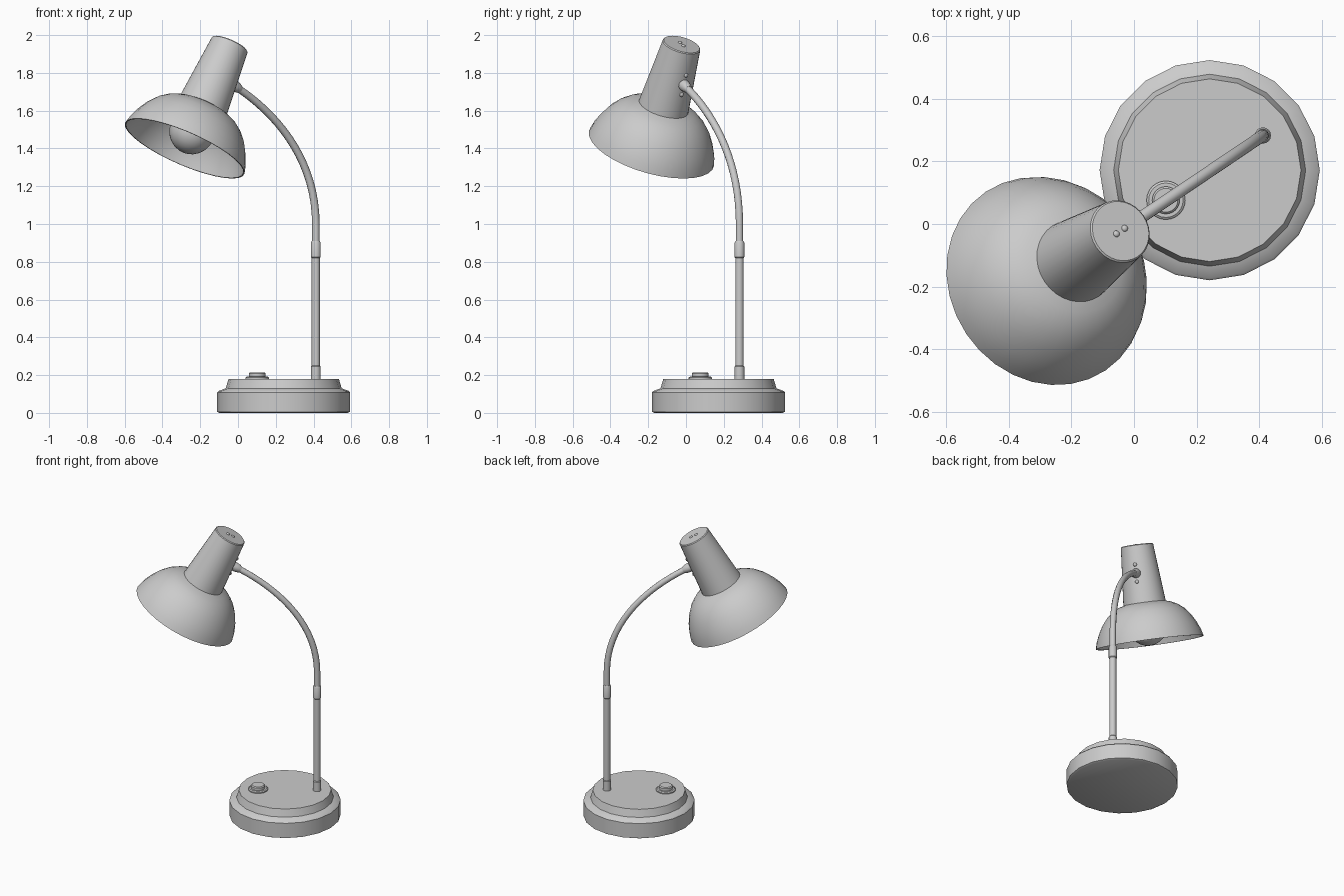
import bpy, bmesh, math
from mathutils import Vector, Matrix

if "Cube" in bpy.data.objects:
    bpy.data.objects.remove(bpy.data.objects["Cube"])


def smooth(ob, angle=35):
    bpy.ops.object.select_all(action='DESELECT')
    ob.select_set(True)
    bpy.context.view_layer.objects.active = ob
    bpy.ops.object.shade_smooth_by_angle(angle=math.radians(angle))


def lathe(name, profile, matrix, sides=24):
    """Revolve (radius, height) points around local z."""
    bm = bmesh.new()
    rings = []
    for r, z in profile:
        rings.append([bm.verts.new((r * math.cos(a), r * math.sin(a), z))
                      for a in (2 * math.pi * i / sides for i in range(sides))])
    for lo, hi in zip(rings, rings[1:]):
        for i in range(sides):
            j = (i + 1) % sides
            bm.faces.new((lo[i], lo[j], hi[j], hi[i]))
    for (r, z), ring in ((profile[0], rings[0]), (profile[-1], rings[-1])):
        if r > 0.001:
            bm.faces.new(ring)
    bmesh.ops.remove_doubles(bm, verts=bm.verts, dist=1e-5)
    bmesh.ops.recalc_face_normals(bm, faces=bm.faces)
    me = bpy.data.meshes.new(name)
    bm.to_mesh(me)
    bm.free()
    ob = bpy.data.objects.new(name, me)
    bpy.context.collection.objects.link(ob)
    ob.matrix_world = matrix
    smooth(ob)
    return ob


def rivet(name, matrix, r):
    dome = [(r * math.cos(a), r * 0.7 * math.sin(a))
            for a in (math.pi / 2 * k / 3 for k in range(3))] + [(0, r * 0.7)]
    return lathe(name, [(r, -0.006)] + dome, matrix, 10)


at = lambda x, y, z=0: Matrix.Translation((x, y, z))
back = Vector((0.832, 0.555, 0))     # horizontal direction from head to stem

# Round stepped base
lathe("base", [(0.34, 0), (0.352, 0.006), (0.352, 0.108), (0.345, 0.116),
               (0.307, 0.13), (0.292, 0.18)], at(0.242, 0.172), 20)

# Push switch on the base
lathe("switch_collar", [(0.062, 0.175), (0.062, 0.187), (0.055, 0.192)], at(0.102, 0.076))
lathe("switch_button", [(0.044, 0.185), (0.044, 0.209), (0.038, 0.215)], at(0.102, 0.076))

# Upright stem with sleeves
stem = Vector((0.412, 0.283, 0))
lathe("stem", [(0.022, 0.17), (0.022, 0.88)], at(*stem), 16)
lathe("stem_foot_sleeve", [(0.026, 0.17), (0.026, 0.245), (0.022, 0.25)], at(*stem), 16)
lathe("stem_top_sleeve", [(0.022, 0.82), (0.026, 0.825), (0.026, 0.9), (0.021, 0.91)],
      at(*stem), 16)

# Tilted head frame: local z is the head axis, local x faces the arm
n = (back * 0.463 + Vector((0, 0, 0.886))).normalized()
e = (back * 0.886 - Vector((0, 0, 0.463))).normalized()
side = n.cross(e)
rim = Vector((-0.2825, -0.1825, 1.40))
head = Matrix((e, side, n)).transposed().to_4x4()
head.translation = rim

# Shade: dish and tapered housing as hollow shells
dish = [(0.135, 0.25), (0.168, 0.24), (0.205, 0.222), (0.245, 0.19), (0.282, 0.145),
        (0.312, 0.092), (0.333, 0.042), (0.344, 0)]
inner = [(r - 0.007, max(z - 0.006, 0)) for r, z in reversed(dish)]
housing = [(0, 0.622), (0.098, 0.622), (0.103, 0.617)]
lathe("lamp_shade", housing + dish + inner + [(0.096, 0.605), (0, 0.605)], head, 32)

# Bulb and its socket
bulb = [(0, -0.02)] + [(0.12 * math.sin(a), 0.1 - 0.12 * math.cos(a))
                       for a in (math.radians(15 * k) for k in range(1, 10))]
lathe("bulb", bulb + [(0.065, 0.22), (0.05, 0.26), (0.05, 0.32)], head, 24)
lathe("bulb_socket", [(0.06, 0.29), (0.06, 0.61)], head, 20)

# Cap rivets
for i, x in enumerate((-0.018, 0.018)):
    rivet(f"cap_rivet_{i}", head @ at(x, 0, 0.622), 0.011)


def on_housing(t):
    """Frame on the housing surface at height t, z pointing outwards."""
    r = 0.135 - (t - 0.25) / 0.372 * 0.032
    return head @ at(r, 0, t) @ Matrix.Rotation(math.pi / 2, 4, 'Y')


# Joint and rivets where the arm meets the housing
lathe("arm_joint", [(0.03, -0.015), (0.03, 0.012), (0.026, 0.035), (0.02, 0.05)],
      on_housing(0.44), 16)
for i, t in enumerate((0.385, 0.495)):
    rivet(f"housing_rivet_{i}", on_housing(t), 0.012)

# Curved arm
end = on_housing(0.44).translation
start = stem + Vector((0, 0, 0.86))
bend = stem + Vector((0, 0, 1.0))
cu = bpy.data.curves.new("arm_curve", 'CURVE')
cu.dimensions = '3D'
cu.bevel_depth = 0.02
cu.bevel_resolution = 3
cu.resolution_u = 18
cu.use_fill_caps = True
sp = cu.splines.new('BEZIER')
sp.bezier_points.add(2)
up = Vector((0, 0, 1))
pts = [(start, start - up * 0.04, start + up * 0.04),
       (bend, bend - up * 0.04, bend + up * 0.36),
       (end, end + e * 0.28, end - e * 0.05)]
for bp, (co, hl, hr) in zip(sp.bezier_points, pts):
    bp.handle_left_type = bp.handle_right_type = 'FREE'
    bp.co, bp.handle_left, bp.handle_right = co, hl, hr
arm = bpy.data.objects.new("curved_arm", cu)
bpy.context.collection.objects.link(arm)
bpy.ops.object.select_all(action='DESELECT')
arm.select_set(True)
bpy.context.view_layer.objects.active = arm
bpy.ops.object.convert(target='MESH')
smooth(bpy.context.view_layer.objects.active, 50)
